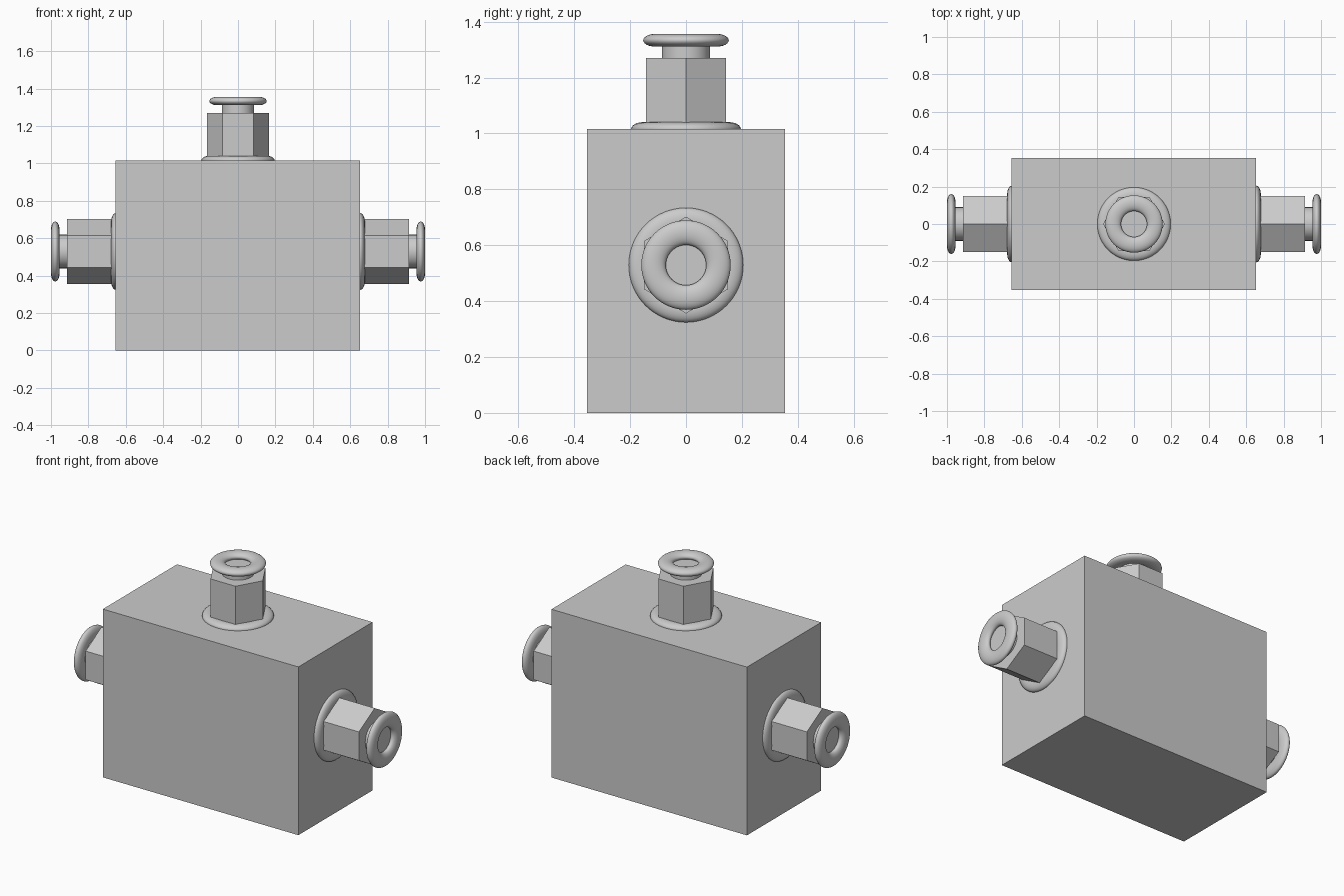
import bpy, bmesh
from math import cos, sin, pi, radians
from mathutils import Matrix

if "Cube" in bpy.data.objects:
    bpy.data.objects.remove(bpy.data.objects["Cube"])


def make_object(name, bm, matrix=Matrix(), smooth=False):
    bmesh.ops.recalc_face_normals(bm, faces=bm.faces)
    mesh = bpy.data.meshes.new(name)
    bm.to_mesh(mesh)
    bm.free()
    obj = bpy.data.objects.new(name, mesh)
    bpy.context.collection.objects.link(obj)
    obj.matrix_world = matrix
    if smooth:
        bpy.ops.object.select_all(action='DESELECT')
        obj.select_set(True)
        bpy.context.view_layer.objects.active = obj
        bpy.ops.object.shade_smooth_by_angle(angle=radians(35))
    return obj


def prism(name, radius, z0, z1, sides, matrix, smooth=False):
    bm = bmesh.new()
    ring = [bm.verts.new((radius * cos(2 * pi * i / sides),
                          radius * sin(2 * pi * i / sides), z0)) for i in range(sides)]
    base = bm.faces.new(ring)
    top = bmesh.ops.extrude_face_region(bm, geom=[base])['geom']
    bmesh.ops.translate(bm, vec=(0, 0, z1 - z0),
                        verts=[v for v in top if isinstance(v, bmesh.types.BMVert)])
    if base.is_valid is False or len(bm.faces) < sides + 2:
        bm.faces.new(ring)
    return make_object(name, bm, matrix, smooth)


def oval_ring(name, major, a, b, z, matrix, steps=64, section=24):
    # torus with an elliptical cross-section: a across, b along the axis
    bm = bmesh.new()
    grid = []
    for i in range(steps):
        u = 2 * pi * i / steps
        row = []
        for j in range(section):
            v = 2 * pi * j / section
            r = major + a * cos(v)
            row.append(bm.verts.new((r * cos(u), r * sin(u), z + b * sin(v))))
        grid.append(row)
    for i in range(steps):
        n = (i + 1) % steps
        for j in range(section):
            m = (j + 1) % section
            bm.faces.new((grid[i][j], grid[n][j], grid[n][m], grid[i][m]))
    return make_object(name, bm, matrix, True)


def fitting(side, matrix):
    # collar against the block, hexagonal nut, neck and end ring
    oval_ring(side + "_collar", 0.161, 0.044, 0.025, 0, matrix)
    prism(side + "_hex_nut", 0.173, -0.02, 0.26, 6, matrix)
    prism(side + "_neck", 0.09, 0.25, 0.312, 48, matrix, True)
    oval_ring(side + "_end_ring", 0.116, 0.044, 0.023, 0.324, matrix)


# main block
bm = bmesh.new()
bmesh.ops.create_cube(bm, size=1, matrix=Matrix.Translation((-0.002, 0, 0.508))
                      @ Matrix.Diagonal((1.306, 0.708, 1.016, 1)))
make_object("block", bm)

# three hose fittings: the top one is slightly narrower
fitting("top", Matrix.Translation((0, 0, 1.016)) @ Matrix.Diagonal((0.957, 0.957, 0.98, 1)))
for side, s in (("right", 1), ("left", -1)):
    fitting(side, Matrix.Translation((s * 0.653, 0, 0.529)) @ Matrix.Rotation(s * pi / 2, 4, 'Y'))
